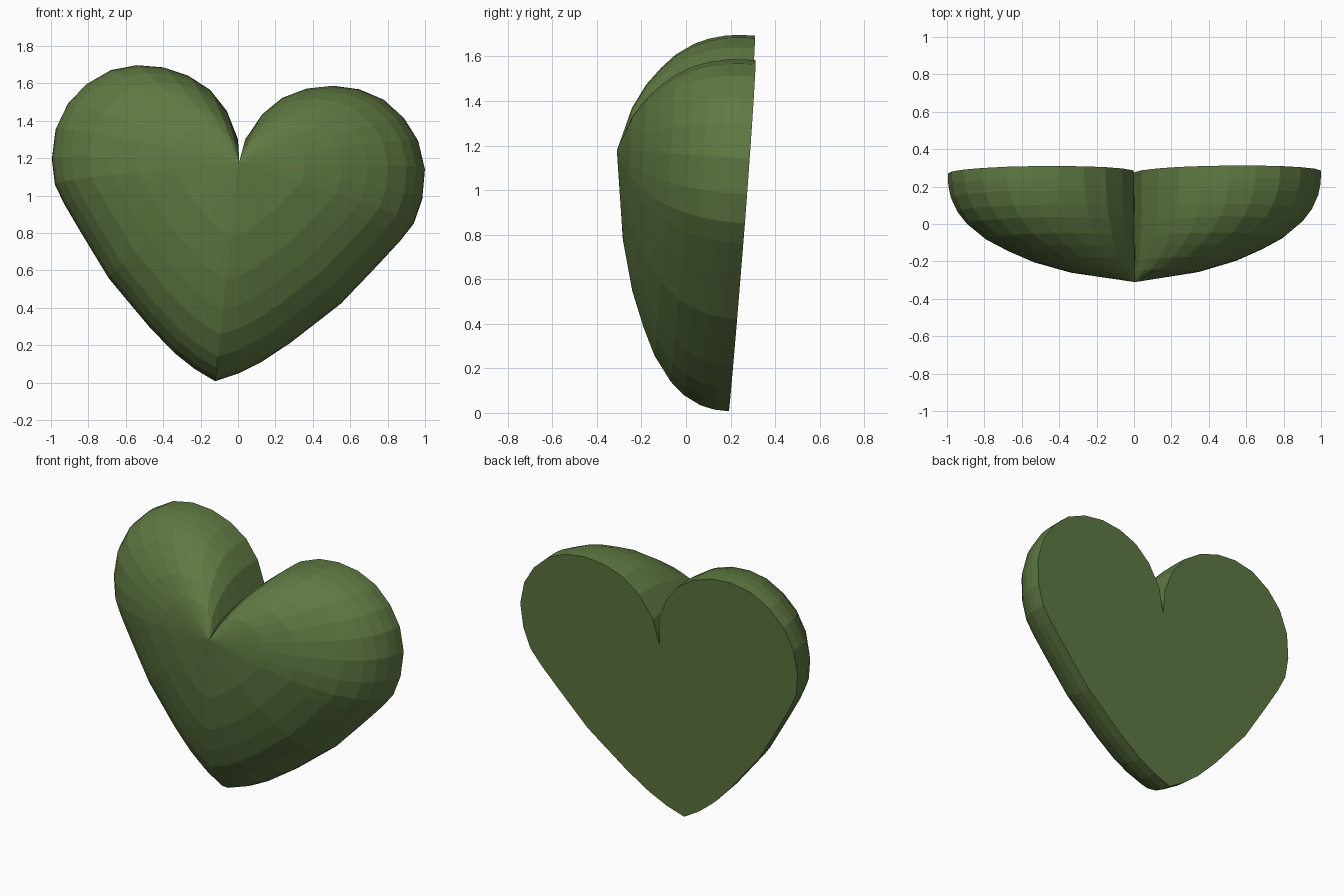
import bpy, bmesh
from math import radians
from mathutils import Matrix, Vector

if "Cube" in bpy.data.objects:
    bpy.data.objects.remove(bpy.data.objects["Cube"])

# Right half of the heart outline (x, z), from the notch round to the tip
HALF = [(0, 0), (.022, .163), (.097, .307), (.197, .409), (.321, .472),
        (.458, .502), (.6, .498), (.735, .457), (.855, .369), (.942, .258),
        (.993, .113), (.996, -.048), (.965, -.182), (.905, -.279),
        (.8, -.421), (.624, -.651), (.378, -.889), (.231, -1.011),
        (.118, -1.083), (0, -1.137)]
OUTLINE = HALF + [(-x, z) for x, z in HALF[-2:0:-1]]

# Dome profile: outline scale about the notch, and fraction of the depth
PROFILE = [(1, 0), (.998, .11), (.985, .22), (.95, .35), (.90, .46),
           (.80, .60), (.69, .70), (.55, .805), (.35, .905)]
DEPTH = .587

bm = bmesh.new()
rings = [[bm.verts.new((x * s, -DEPTH * d, z * s)) for x, z in OUTLINE]
         for s, d in PROFILE]
apex = bm.verts.new((0, -DEPTH, 0))
n = len(OUTLINE)

# Flat back, domed sides and the fan that meets at the notch
bm.faces.new(rings[0])
for i in range(n):
    j = (i + 1) % n
    for a, b in zip(rings, rings[1:]):
        bm.faces.new((a[i], a[j], b[j], b[i]))
    bm.faces.new((rings[-1][i], rings[-1][j], apex))
bmesh.ops.recalc_face_normals(bm, faces=bm.faces)

# Lean the heart: roll to one side, pitch back, slight turn
place = (Matrix.Translation(Vector((0, .275, 1.135)))
         @ Matrix.Rotation(radians(.6), 4, 'Z')
         @ Matrix.Rotation(radians(-4.1), 4, 'X')
         @ Matrix.Rotation(radians(6.2), 4, 'Y'))
bm.transform(place)

mesh = bpy.data.meshes.new("heart_leaf")
bm.to_mesh(mesh)
bm.free()
heart = bpy.data.objects.new("heart_leaf", mesh)
bpy.context.collection.objects.link(heart)

# Leaf green
green = bpy.data.materials.new("leaf_green")
green.diffuse_color = (.115, .19, .055, 1)
green.use_nodes = True
green.node_tree.nodes["Principled BSDF"].inputs["Base Color"].default_value = green.diffuse_color
mesh.materials.append(green)
